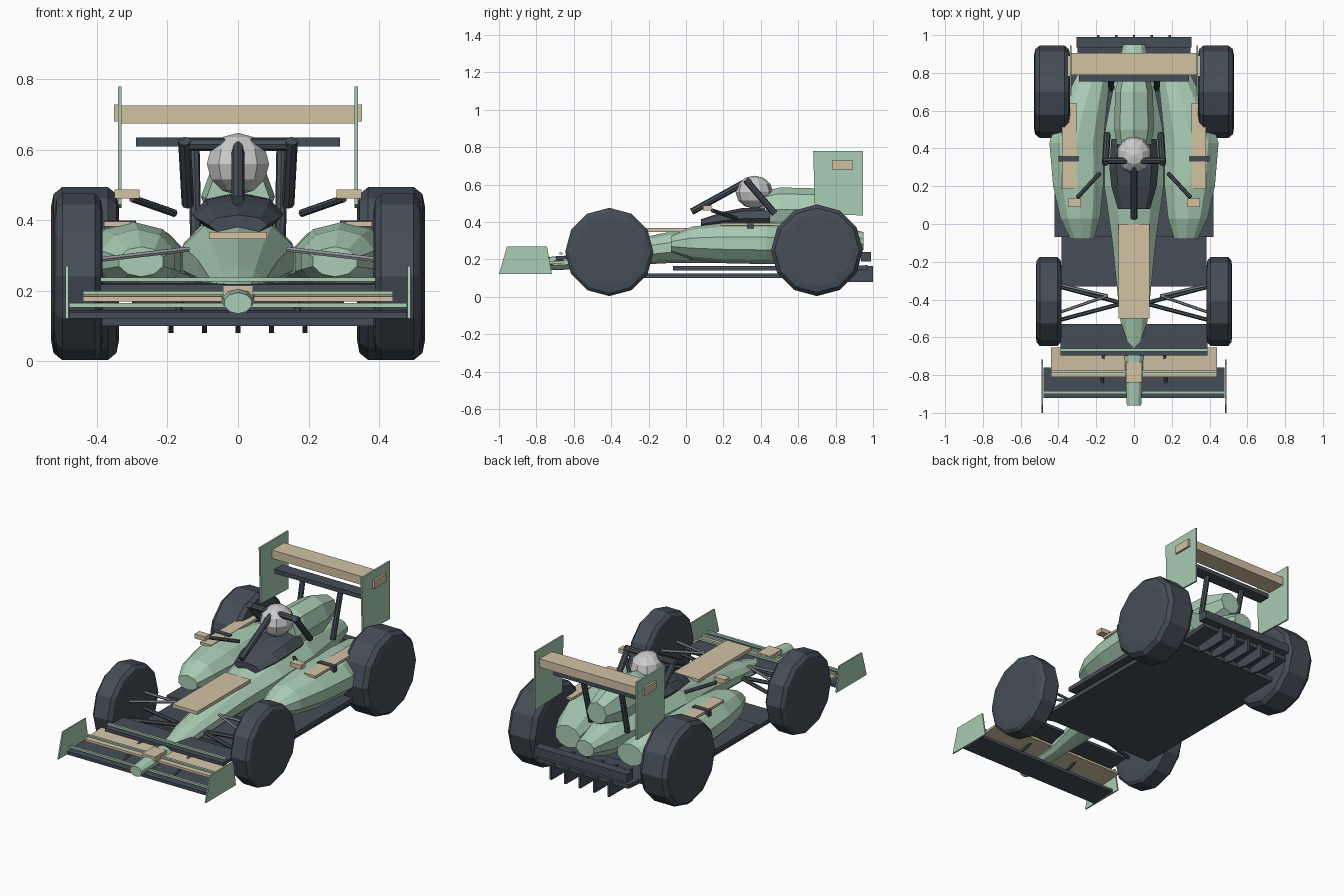
import bpy, bmesh, math
from mathutils import Vector

if "Cube" in bpy.data.objects:
    bpy.data.objects.remove(bpy.data.objects["Cube"])


def material(name, rgb):
    m = bpy.data.materials.new(name)
    m.diffuse_color = (*rgb, 1)
    m.use_nodes = True
    m.node_tree.nodes["Principled BSDF"].inputs["Base Color"].default_value = m.diffuse_color
    return m


GREEN = material("pale_green", (0.40, 0.61, 0.46))
DARK = material("charcoal", (0.06, 0.075, 0.095))
SAND = material("sand", (0.65, 0.54, 0.37))
WHITE = material("white", (0.8, 0.8, 0.79))
STEEL = material("steel", (0.3, 0.31, 0.33))


def finish(name, bm, mat):
    bmesh.ops.recalc_face_normals(bm, faces=bm.faces)
    me = bpy.data.meshes.new(name)
    bm.to_mesh(me)
    bm.free()
    me.materials.append(mat)
    ob = bpy.data.objects.new(name, me)
    bpy.context.collection.objects.link(ob)
    return ob


def skin(name, rings, mat):
    """Join equal rings of points into a closed tube."""
    bm = bmesh.new()
    vs = [[bm.verts.new(p) for p in r] for r in rings]
    n = len(vs[0])
    for a, b in zip(vs, vs[1:]):
        for i in range(n):
            bm.faces.new((a[i], a[(i + 1) % n], b[(i + 1) % n], b[i]))
    bm.faces.new(vs[0])
    bm.faces.new(vs[-1])
    return finish(name, bm, mat)


def loft(name, sections, mat, n=10, side=1):
    """Body from sections (y, centre x, half width, z low, z high)."""
    rings = []
    for y, cx, hw, z0, z1 in sections:
        ring = []
        for i in range(n):
            a = math.tau * i / n + math.pi / 2
            ring.append((side * (cx + hw * math.cos(a)), y,
                         (z0 + z1) / 2 + (z1 - z0) / 2 * math.sin(a)))
        rings.append(ring)
    return skin(name, rings, mat)


def box(name, x0, x1, y0, y1, z0, z1, mat, tilt=0):
    """Slab; tilt lifts its rear edge."""
    rings = [[(x, y0, z0), (x, y1, z0 + tilt), (x, y1, z1 + tilt), (x, y0, z1)] for x in (x0, x1)]
    return skin(name, rings, mat)


def plate(name, x, t, profile, mat):
    """Upright plate from a (y, z) outline."""
    return skin(name, [[(x + d, y, z) for y, z in profile] for d in (-t / 2, t / 2)], mat)


def rod(name, p, q, r, mat, n=8):
    p, q = Vector(p), Vector(q)
    rot = (q - p).to_track_quat('Z', 'Y')
    rings = [[c + rot @ Vector((r * math.cos(math.tau * i / n), r * math.sin(math.tau * i / n), 0))
              for i in range(n)] for c in (p, q)]
    return skin(name, rings, mat)


def wheel(name, cx, cy, r, hw, n=12):
    profile = [(-1, .78), (-.93, .92), (-.68, 1), (.68, 1), (.93, .92), (1, .78)]
    rings = [[(cx + u * hw, cy + k * r * math.sin(math.tau * i / n), r + .004 + k * r * math.cos(math.tau * i / n))
              for i in range(n)] for u, k in profile]
    return skin(name, rings, DARK)


# Main body from nose tip to tail
loft("chassis", [(-.96, 0, .04, .135, .195), (-.65, 0, .055, .145, .22), (-.48, 0, .08, .16, .265),
                 (-.1, 0, .12, .18, .345), (.2, 0, .165, .18, .405), (.5, 0, .16, .18, .42),
                 (.8, 0, .1, .2, .39), (.95, 0, .06, .25, .345)], GREEN)
loft("engine_cover", [(.42, 0, .09, .36, .565), (.5, 0, .105, .35, .585), (.7, 0, .1, .35, .58),
                      (.84, 0, .065, .40, .53)], GREEN, 8)
loft("cockpit_surround", [(.08, 0, .085, .36, .415), (.2, 0, .12, .36, .455), (.3, 0, .13, .36, .475),
                          (.45, 0, .12, .36, .48)], DARK, 8)

# Floor and diffuser
box("floor", -.385, .385, -.33, .8, .1, .125, DARK)
box("floor_edge", -.42, .42, -.07, .5, .14, .165, DARK)
box("diffuser_roof", -.3, .3, .7, .97, .125, .15, DARK, .02)
box("rear_beam", -.305, .305, .935, .99, .19, .24, DARK)
for i in range(-2, 3):
    plate("diffuser_strake", i * .095, .013, [(.78, .1), (.86, .08), (1, .08), (1, .165), (.78, .165)], DARK)

# Nose panel and driver helmet
box("nose_panel", -.082, .082, -.5, 0, .347, .367, SAND)
bm = bmesh.new()
bmesh.ops.create_uvsphere(bm, u_segments=10, v_segments=6, radius=1)
for v in bm.verts:
    v.co = (v.co.x * .093, .365 + v.co.y * .1, .56 + v.co.z * .088)
finish("helmet", bm, WHITE)

# Safety hoop
rod("hoop_pillar", (0, .03, .455), (0, .33, .62), .018, DARK)
rod("hoop_crossbar", (-.165, .335, .615), (.165, .335, .615), .018, DARK)

# Front wing, stacked from the ground up
box("front_wing_main", -.48, .48, -.92, -.76, .122, .14, DARK, .005)
box("front_wing_main_strip", -.48, .48, -.9, -.885, .153, .165, GREEN)
box("front_wing_flap", -.44, .44, -.81, -.655, .17, .184, SAND, .01)
box("front_wing_flap_strip", -.44, .44, -.79, -.775, .19, .2, GREEN)
box("front_wing_top", -.39, .39, -.695, -.53, .2, .218, DARK, .004)
box("front_wing_top_strip", -.39, .39, -.675, -.66, .226, .238, GREEN)
box("nose_block", -.042, .042, -.84, -.73, .185, .215, SAND)

# Rear wing
box("rear_wing_upper", -.33, .33, .79, .905, .675, .725, SAND)
box("rear_wing_lower", -.29, .29, .755, .83, .61, .635, DARK)

for s in (-1, 1):
    # Side pods
    loft("side_pod", [(-.08, .275, .065, .24, .325), (.03, .285, .11, .2, .375), (.2, .295, .14, .18, .395),
                      (.43, .305, .15, .175, .395), (.6, .27, .13, .175, .38), (.82, .205, .085, .2, .33)],
         GREEN, 10, s)
    box("pod_panel", s * .305, s * .38, .185, .64, .382, .396, SAND)
    box("pod_fin", s * .29, s * .4, .33, .36, .365, .4, DARK)
    # Wheels
    wheel("front_wheel", s * .452, -.41, .236, .068)
    wheel("rear_wheel", s * .434, .7, .245, .096)
    # Hoop legs and mirrors
    rod("hoop_leg", (s * .152, .32, .625), (s * .142, .475, .445), .018, DARK)
    rod("mirror_arm", (s * .18, .27, .42), (s * .3, .14, .462), .011, DARK)
    box("mirror", s * .28, s * .35, .09, .135, .462, .488, SAND)
    # Front suspension arms
    for y in (-.32, -.47):
        rod("upper_arm", (s * .4, y, .288), (s * .14, -.38, .318), .008, STEEL, 6)
    for y in (-.33, -.51):
        rod("lower_arm", (s * .4, y, .2), (s * .06, -.42, .215), .011, DARK, 6)
    # Front wing ends and pylons
    plate("front_endplate", s * .485, .008, [(-1, .122), (-.717, .122), (-.743, .27), (-.957, .27)], GREEN)
    rod("wing_pylon", (s * .17, -.86, .13), (s * .16, -.66, .2), .01, DARK, 6)
    # Rear wing ends and struts
    plate("rear_endplate", s * .335, .01, [(.69, .445), (.945, .435), (.945, .78), (.68, .78)], GREEN)
    box("endplate_badge_panel", s * .335, s * .352, .78, .892, .68, .728, SAND)
    rod("rear_wing_strut", (s * .125, .79, .62), (s * .12, .72, .34), .016, DARK)
